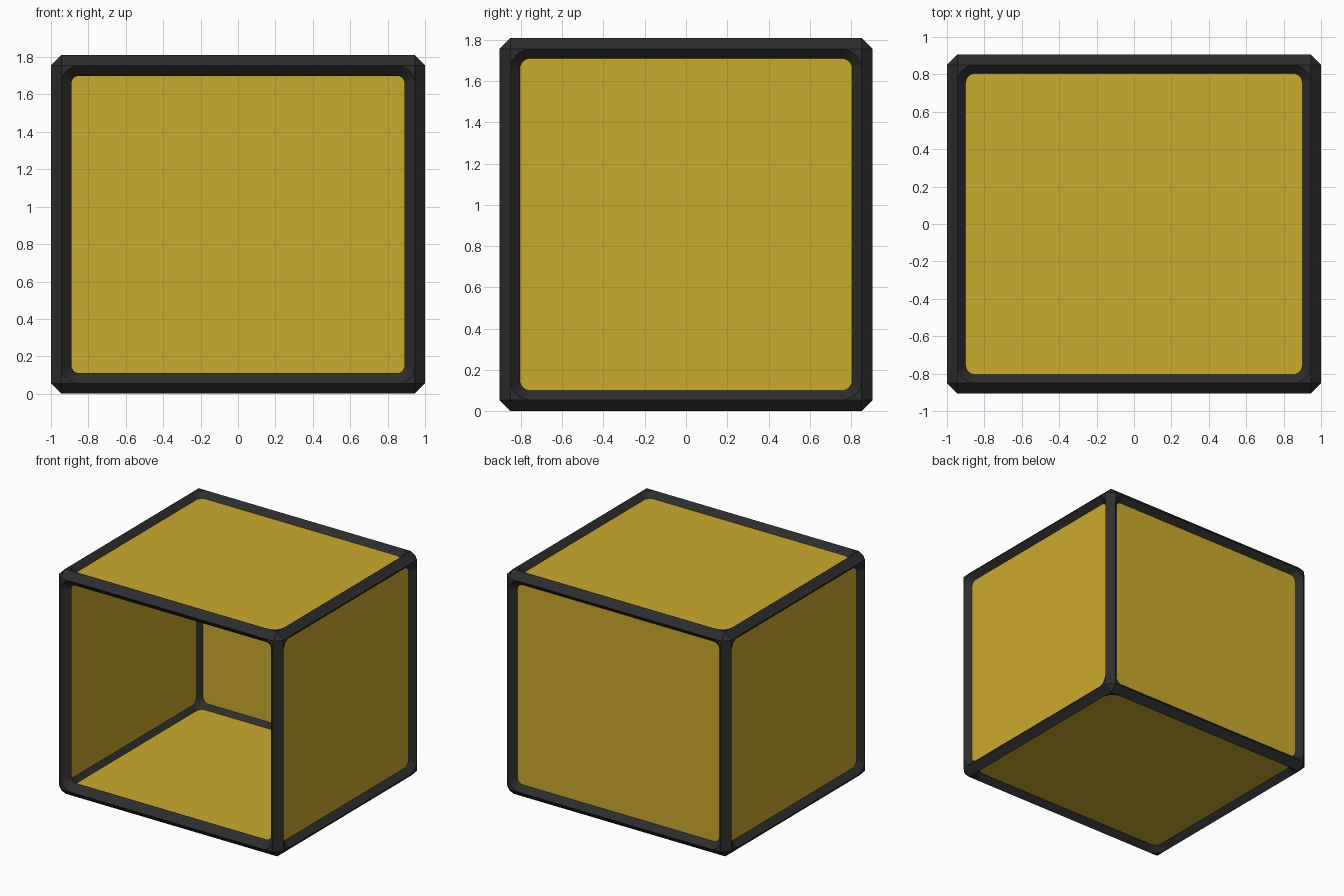
import bpy, bmesh, math
from itertools import product
from mathutils import Vector

cube = bpy.data.objects.get("Cube")
if cube:
    bpy.data.objects.remove(cube, do_unlink=True)

R = 0.055                              # half width of the diamond bars
D = 0.095                              # reach of the corner fillets
HALF = Vector((0.945, 0.85, 0.85))     # bar centre lines from the box centre
MID = Vector((0, 0, 0.905))
THICK = 0.02
AXES = [Vector((1, 0, 0)), Vector((0, 1, 0)), Vector((0, 0, 1))]


def material(name, rgb):
    mat = bpy.data.materials.new(name)
    mat.use_nodes = True
    mat.diffuse_color = (*rgb, 1)
    mat.node_tree.nodes["Principled BSDF"].inputs["Base Color"].default_value = (*rgb, 1)
    return mat


yellow = material("mustard yellow", (0.60, 0.405, 0.026))
black = material("charcoal", (0.026, 0.026, 0.026))


def finish(name, bm, mat):
    bmesh.ops.recalc_face_normals(bm, faces=bm.faces)
    mesh = bpy.data.meshes.new(name)
    bm.to_mesh(mesh)
    bm.free()
    mesh.materials.append(mat)
    obj = bpy.data.objects.new(name, mesh)
    bpy.context.collection.objects.link(obj)
    return obj


def side(axis, s):
    return (("right", "left"), ("front", "back"), ("bottom", "top"))[axis][s > 0]


def bar(axis, su, sv):
    """Diamond-section bar along one edge of the box."""
    u, v = [a for a in range(3) if a != axis]
    centre = MID + AXES[u] * HALF[u] * su + AXES[v] * HALF[v] * sv
    bm = bmesh.new()
    rings = []
    for end in (-1, 1):
        base = centre + AXES[axis] * HALF[axis] * end
        offsets = (AXES[u], AXES[v], -AXES[u], -AXES[v])
        rings.append([bm.verts.new(base + o * R) for o in offsets])
    for i in range(4):
        j = (i + 1) % 4
        bm.faces.new((rings[0][i], rings[0][j], rings[1][j], rings[1][i]))
    for ring in rings:
        bm.faces.new(ring)
    finish(f"{side(u, su)}_{side(v, sv)}_bar", bm, black)


def fillet(bm, origin, a, b, n, steps=6):
    """Rounded web between two bars running along a and b."""
    def point(p, q, h):
        return bm.verts.new(origin + a * p + b * q + n * h)

    rows = []
    for i in range(steps + 1):
        t = math.pi / 2 * i / steps
        s, c = math.sin(t), math.cos(t)
        inner = D - R
        rows.append((point(D - D * s, D - D * c, R),
                     point(D - inner * s, D - inner * c, 0),
                     point(D - D * s, D - D * c, -R)))
    top, bottom = point(0, 0, R), point(0, 0, -R)
    for r0, r1 in zip(rows, rows[1:]):
        bm.faces.new((r0[0], r1[0], r1[1], r0[1]))
        bm.faces.new((r0[1], r1[1], r1[2], r0[2]))
        bm.faces.new((top, r1[0], r0[0]))
        bm.faces.new((bottom, r0[2], r1[2]))
    for row in (rows[0], rows[-1]):
        bm.faces.new((top, *row, bottom))


def corner(signs):
    """Faceted cap with three fillets where bars meet."""
    origin = MID + Vector([h * s for h, s in zip(HALF, signs)])
    bm = bmesh.new()
    tips = {(k, s): bm.verts.new(origin + AXES[k] * R * s)
            for k in range(3) for s in (-1, 1)}
    for s in product((-1, 1), repeat=3):
        bm.faces.new([tips[k, s[k]] for k in range(3)])
    inward = [AXES[k] * -signs[k] for k in range(3)]
    for k in range(3):
        fillet(bm, origin, inward[k], inward[(k + 1) % 3], inward[(k + 2) % 3])
    name = "_".join(side(k, signs[k]) for k in range(3))
    finish(f"{name}_corner", bm, black)


def panel(axis, s):
    """Thin sheet held between the bar centre lines."""
    size = HALF * 2
    size[axis] = THICK
    bm = bmesh.new()
    bmesh.ops.create_cube(bm, size=1)
    bmesh.ops.scale(bm, vec=size, verts=bm.verts)
    bmesh.ops.translate(bm, vec=MID + AXES[axis] * HALF[axis] * s, verts=bm.verts)
    finish(f"{side(axis, s)}_panel", bm, yellow)


# Frame
for axis in range(3):
    for su, sv in product((-1, 1), repeat=2):
        bar(axis, su, sv)
for signs in product((-1, 1), repeat=3):
    corner(signs)

# Panels on every side except the open front
for axis, s in product(range(3), (-1, 1)):
    if (axis, s) != (1, -1):
        panel(axis, s)
